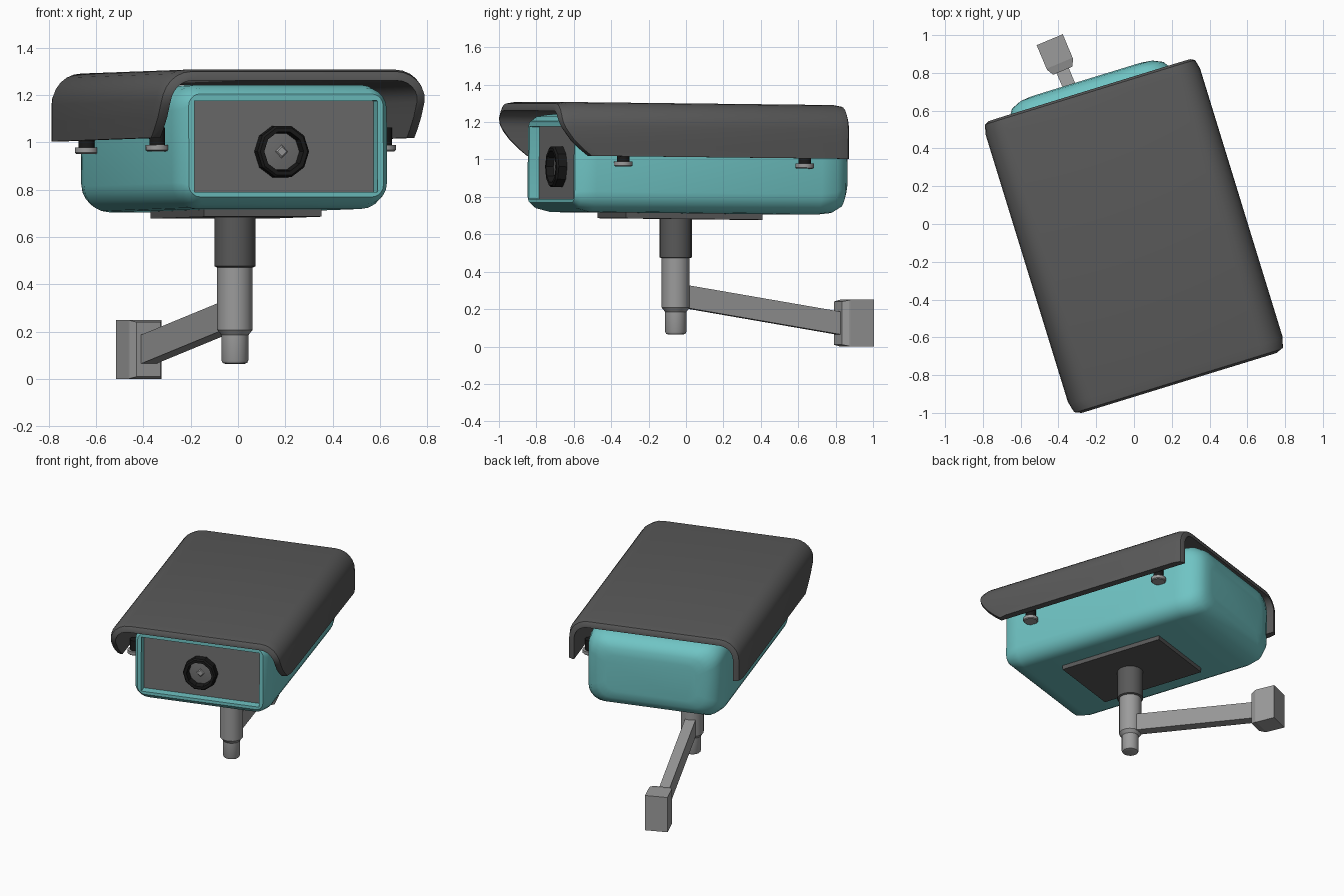
import bpy, bmesh, math
from math import sin, cos, pi, radians
from mathutils import Matrix, Vector

if "Cube" in bpy.data.objects:
    bpy.data.objects.remove(bpy.data.objects["Cube"])

T, R = Matrix.Translation, Matrix.Rotation
# Frames: the head is yawed and slightly pitched, the mount arm has its own yaw
HEAD = T((0, -.06, .997)) @ R(radians(17.1), 4, 'Z') @ R(-.011, 4, 'X') @ T((0, 0, -1))
MOUNT = T((-.013, -.055, 0)) @ R(radians(22.8), 4, 'Z')


def material(name, col):
    m = bpy.data.materials.new(name)
    m.diffuse_color = (*col, 1)
    m.use_nodes = True
    m.node_tree.nodes["Principled BSDF"].inputs["Base Color"].default_value = m.diffuse_color
    return m


TEAL = material("teal", (.16, .55, .55))
DARK = material("dark_grey", (.1, .1, .1))
BLACK = material("black", (.01, .01, .01))
MID = material("mid_grey", (.16, .16, .16))
GREY = material("grey", (.33, .33, .33))


def finish(name, bm, frame, mat=None, angle=35):
    bmesh.ops.recalc_face_normals(bm, faces=bm.faces)
    bm.transform(frame)
    me = bpy.data.meshes.new(name)
    bm.to_mesh(me)
    bm.free()
    ob = bpy.data.objects.new(name, me)
    bpy.context.collection.objects.link(ob)
    if mat:
        me.materials.append(mat)
    if angle:
        bpy.ops.object.select_all(action='DESELECT')
        ob.select_set(True)
        bpy.context.view_layer.objects.active = ob
        bpy.ops.object.shade_smooth_by_angle(angle=radians(angle))
    return ob


def loft(name, loops, frame, mat=None, angle=35):
    """Skin equal-length closed loops and cap both ends."""
    bm = bmesh.new()
    rings = [[bm.verts.new(p) for p in l] for l in loops]
    n = len(rings[0])
    for a, b in zip(rings, rings[1:]):
        for i in range(n):
            j = (i + 1) % n
            bm.faces.new((a[i], a[j], b[j], b[i]))
    bm.faces.new(rings[0])
    bm.faces.new(rings[-1])
    return finish(name, bm, frame, mat, angle)


def rrect(v, hw, z0, z1, r, seg=5):
    """Rounded rectangle across the width and height at depth v."""
    pts = []
    for k, (sx, zc) in enumerate(((1, z1 - r), (-1, z1 - r), (-1, z0 + r), (1, z0 + r))):
        for i in range(seg + 1):
            a = pi / 2 * (k + i / seg)
            pts.append((sx * (hw - r) + r * cos(a), v, zc + r * sin(a)))
    return pts


def circle_z(x, y, z, r, n=16):
    return [(x + r * cos(2 * pi * i / n), y + r * sin(2 * pi * i / n), z) for i in range(n)]


def circle_y(y, r, n=10, x=-.009, z=.957):
    return [(x + r * cos(2 * pi * i / n), y, z + r * sin(2 * pi * i / n)) for i in range(n)]


def rect(v, hw, z0, z1):
    return [(-hw, v, z0), (hw, v, z0), (hw, v, z1), (-hw, v, z1)]


# Housing: rounded box with recessed front opening
loft("housing", [rrect(*s) for s in (
    (-.63, .405, .785, 1.172, .004), (-.69, .405, .785, 1.172, .004),
    (-.69, .43, .765, 1.2, .05), (-.66, .455, .735, 1.226, .09),
    (-.58, .472, .715, 1.24, .11), (.68, .472, .715, 1.24, .11),
    (.77, .457, .725, 1.232, .11), (.83, .42, .755, 1.205, .11),
    (.855, .365, .80, 1.16, .09), (.862, .31, .85, 1.11, .07))], HEAD, TEAL)

# Front panel, lens ring and lens
loft("front_panel", [rect(-.634, .404, .786, 1.171), rect(-.625, .404, .786, 1.171)], HEAD, MID, 0)
loft("lens_ring", [circle_y(y, r) for y, r in
                   ((-.63, .114), (-.68, .114), (-.69, .105), (-.69, .087), (-.64, .08))], HEAD, BLACK, 0)
loft("lens", [circle_y(-.641, .082), circle_y(-.65, .08), circle_y(-.655, .04)], HEAD, MID)
loft("lens_glint", [circle_y(-.655, .028, 4), circle_y(-.662, .02, 4)], HEAD, GREY, 0)


# Sun hood: U-shaped shell with swept-back front legs and softened rim
def hood_profile(w, top, r):
    half = [(w, z) for z in (1.015, 1.05, 1.10)]
    half += [(w - r + r * cos(a), top - r + r * sin(a)) for a in (pi / 12 * i for i in range(7))]
    return half + [(-x, z) for x, z in reversed(half)]


bm = bmesh.new()
shell = []
for v0, inset in ((-.82, .035), (-.808, .012), (-.755, 0), (.74, 0), (.79, .012), (.802, .035)):
    layers = []
    for prof in (hood_profile(.594 - inset, 1.302 - inset * .7, .13), hood_profile(.545, 1.255, .09)):
        layers.append([bm.verts.new((x, v0 + (.165 * (max(0, 1.22 - z) / .205) ** 1.7 if v0 < 0 else 0), z))
                       for x, z in prof])
    shell.append(layers)
n = len(shell[0][0])
for a, b in zip(shell, shell[1:]):
    for k in (0, 1):
        for i in range(n - 1):
            bm.faces.new((a[k][i], a[k][i + 1], b[k][i + 1], b[k][i]))
    for i in (0, n - 1):
        bm.faces.new((a[0][i], b[0][i], b[1][i], a[1][i]))
for s in (shell[0], shell[-1]):
    for i in range(n - 1):
        bm.faces.new((s[0][i], s[0][i + 1], s[1][i + 1], s[1][i]))
finish("sun_hood", bm, HEAD, DARK, 40)

# Thumbscrews under the hood edges
for side, sx, shift in (("left", -1, -.02), ("right", 1, .03)):
    for end, v in (("front", -.475), ("rear", .54)):
        x, y = sx * .51, v + shift
        loft(f"screw_stem_{side}_{end}", [circle_z(x, y, z, .034, 12) for z in (.98, 1.06)], HEAD, BLACK)
        loft(f"screw_cap_{side}_{end}", [circle_z(x, y, z, r, 12) for z, r in
                                         ((.96, .044), (.965, .05), (.987, .05))], HEAD, GREY)

# Base plate under the housing
loft("base_plate", [rect(-.35, .26, .685, .73), rect(.415, .26, .685, .73)], HEAD, DARK, 0)

# Post: dark sleeve over a stepped pole
loft("post_sleeve", [circle_z(0, 0, z, r) for z, r in ((.472, .078), (.477, .087), (.70, .087))], MOUNT, DARK)
loft("post", [circle_z(0, 0, z, r) for z, r in (
    (.063, .038), (.068, .052), (.08, .057), (.185, .057), (.208, .075), (.5, .075))], MOUNT, GREY)

# Sloping arm and wall bracket
loft("arm", [rect(.03, .035, .21, .332), rect(.97, .035, .06, .182)], MOUNT, GREY, 0)
loft("wall_bracket", [rect(.94, .055, .01, .24), rect(.975, .074, .002, .248),
                      rect(.983, .075, 0, .25), rect(1.118, .075, 0, .25)], MOUNT, GREY, 0)
